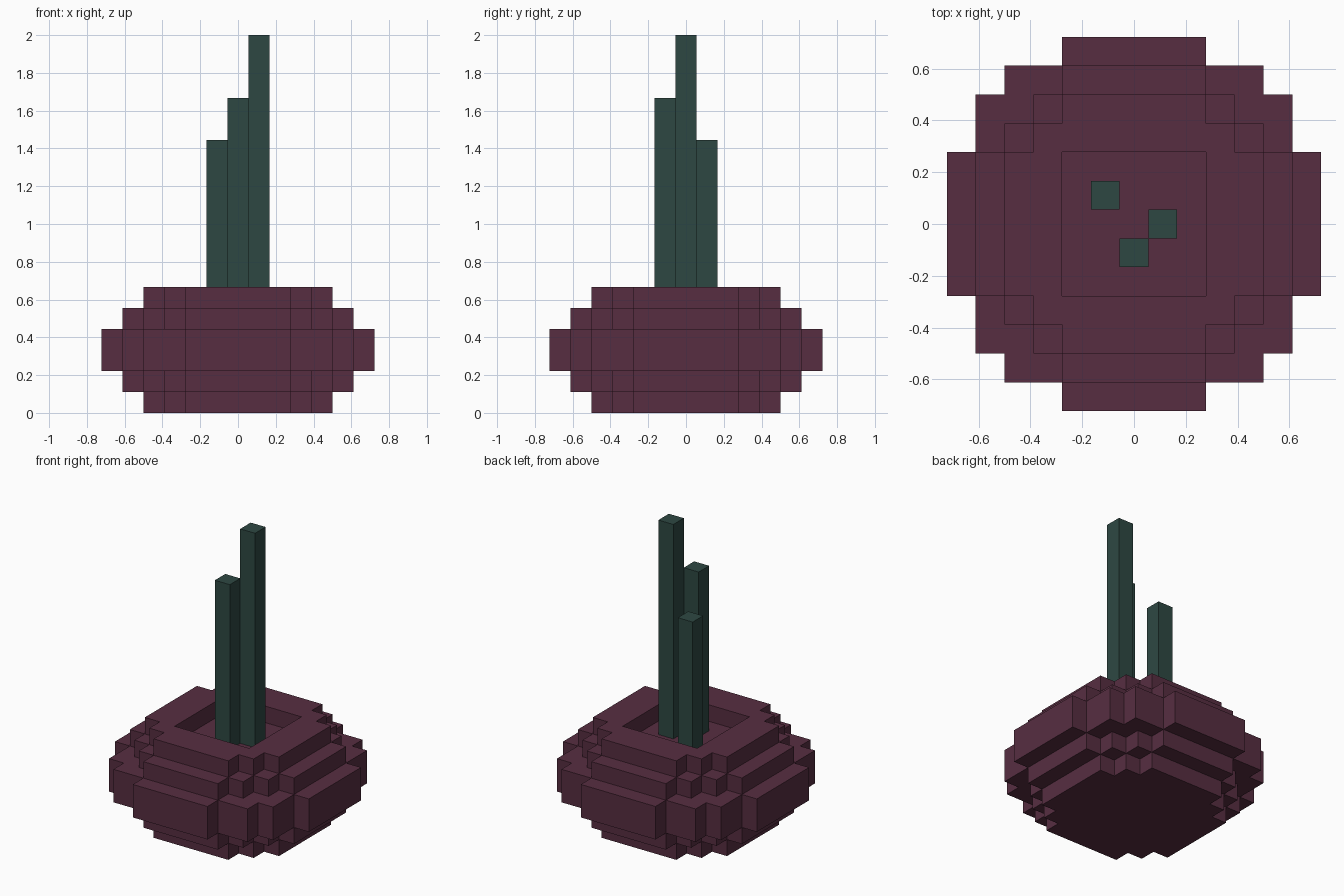
import bpy
import bmesh
from mathutils import Vector

cube = bpy.data.objects.get("Cube")
if cube:
    bpy.data.objects.remove(cube, do_unlink=True)

U = 1 / 9  # size of one block


def material(name, rgb):
    m = bpy.data.materials.new(name)
    m.use_nodes = True
    m.diffuse_color = (*rgb, 1)
    bsdf = m.node_tree.nodes["Principled BSDF"]
    bsdf.inputs["Base Color"].default_value = (*rgb, 1)
    bsdf.inputs["Roughness"].default_value = 0.9
    return m


PLUM = material("plum", (0.095, 0.027, 0.053))
GREEN = material("dark green", (0.027, 0.064, 0.055))


def stepped_outline(quarter):
    """Repeat the steps of one corner around all four corners."""
    points = []
    for turn in range(4):
        for x, y in quarter:
            for _ in range(turn):
                x, y = -y, x
            points.append((x, y))
    return points


def slab(name, loops, z0, z1, mat):
    """Extrude closed outlines (the first outside, others holes) from z0 to z1."""
    bm = bmesh.new()
    edges = []
    for loop in loops:
        vs = [bm.verts.new((x * U, y * U, z0 * U)) for x, y in loop]
        edges += [bm.edges.new((vs[i - 1], vs[i])) for i in range(len(vs))]
    bmesh.ops.triangle_fill(bm, edges=edges, use_beauty=True, normal=Vector((0, 0, 1)))
    res = bmesh.ops.extrude_face_region(bm, geom=bm.faces[:], use_keep_orig=True)
    top = [g for g in res["geom"] if isinstance(g, bmesh.types.BMVert)]
    bmesh.ops.translate(bm, verts=top, vec=(0, 0, (z1 - z0) * U))
    bmesh.ops.recalc_face_normals(bm, faces=bm.faces[:])
    # Merge the flat triangles back into clean faces
    bmesh.ops.dissolve_limit(bm, angle_limit=0.01, verts=bm.verts[:], edges=bm.edges[:])
    mesh = bpy.data.meshes.new(name)
    bm.to_mesh(mesh)
    bm.free()
    mesh.materials.append(mat)
    obj = bpy.data.objects.new(name, mesh)
    bpy.context.collection.objects.link(obj)
    return obj


def square(cx, cy, h):
    return [(cx + h, cy - h), (cx + h, cy + h), (cx - h, cy + h), (cx - h, cy - h)]


# Bulb outlines: steps of one corner, in blocks
SMALL = stepped_outline([(4.5, 2.5), (3.5, 2.5), (3.5, 3.5), (2.5, 3.5), (2.5, 4.5)])
MEDIUM = stepped_outline([(5.5, 2.5), (4.5, 2.5), (4.5, 3.5), (3.5, 3.5),
                          (3.5, 4.5), (2.5, 4.5), (2.5, 5.5)])
LARGE = stepped_outline([(6.5, 2.5), (5.5, 2.5), (5.5, 4.5), (4.5, 4.5),
                         (4.5, 5.5), (2.5, 5.5), (2.5, 6.5)])

# Bulb, from the base up, with an open pit in the rim
slab("bulb_base", [SMALL], 0, 1, PLUM)
slab("bulb_lower", [MEDIUM], 1, 2, PLUM)
slab("bulb_middle", [LARGE], 2, 4, PLUM)
slab("bulb_upper", [MEDIUM], 4, 5, PLUM)
slab("bulb_rim", [SMALL, square(0, 0, 2.5)], 5, 6, PLUM)

# Stalks rising from the pit floor
for name, x, y, top in (("tall_stalk", 1, 0, 18),
                        ("middle_stalk", 0, -1, 15),
                        ("short_stalk", -1, 1, 13)):
    slab(name, [square(x, y, 0.5)], 5, top, GREEN)
